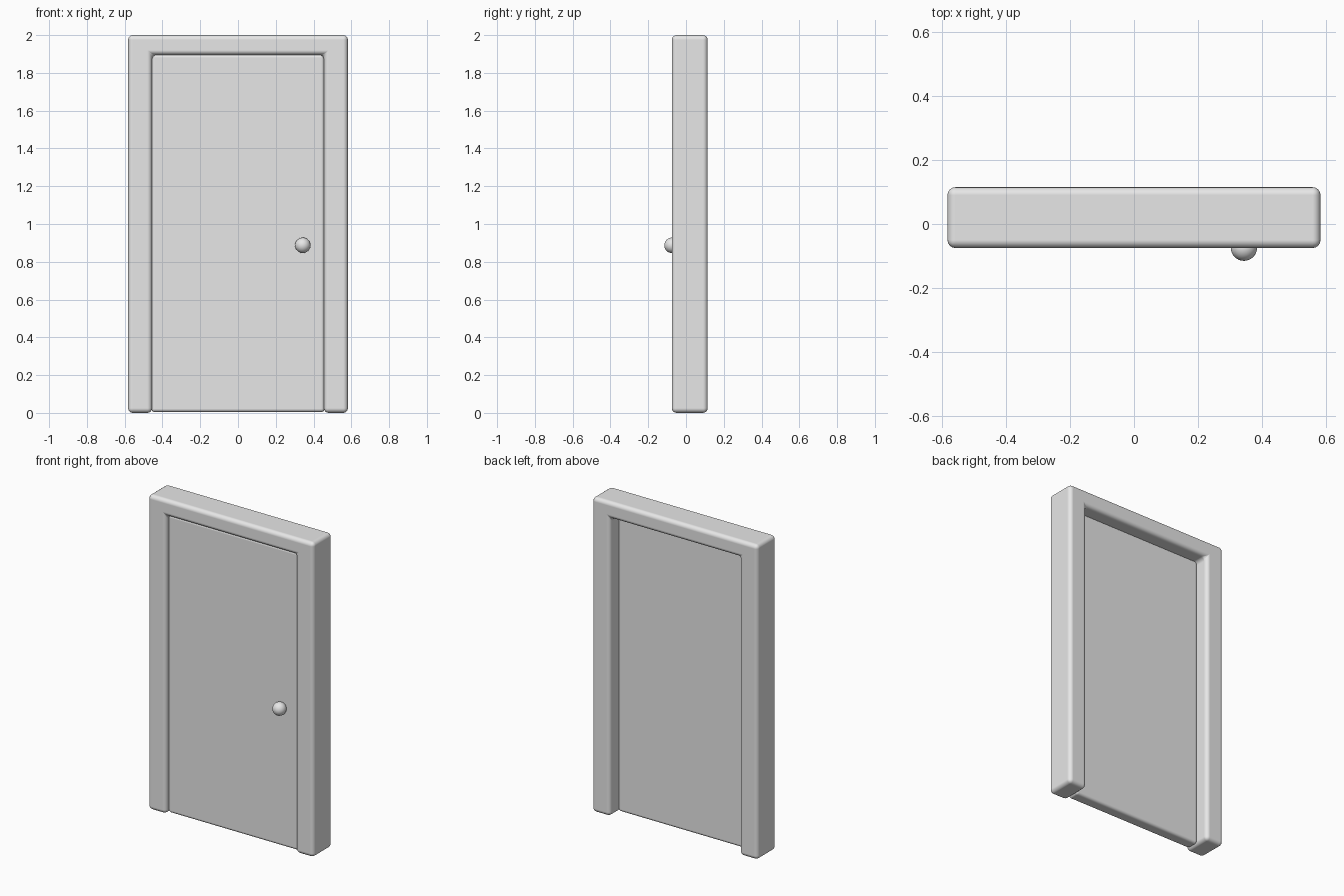
import bpy
import bmesh

if "Cube" in bpy.data.objects:
    bpy.data.objects.remove(bpy.data.objects["Cube"], do_unlink=True)

# Single flat colour
grey = bpy.data.materials.new("light grey")
grey.use_nodes = True
colour = (0.8, 0.8, 0.8, 1)
grey.diffuse_color = colour
grey.node_tree.nodes["Principled BSDF"].inputs["Base Color"].default_value = colour


def extruded_panel(name, outline, y_front, y_back, bevel):
    """Extrude an x-z outline along y and round every edge."""
    bm = bmesh.new()
    face = bm.faces.new([bm.verts.new((x, y_front, z)) for x, z in outline])
    result = bmesh.ops.extrude_face_region(bm, geom=[face])
    moved = [v for v in result["geom"] if isinstance(v, bmesh.types.BMVert)]
    bmesh.ops.translate(bm, verts=moved, vec=(0, y_back - y_front, 0))
    bmesh.ops.recalc_face_normals(bm, faces=bm.faces)
    mesh = bpy.data.meshes.new(name)
    bm.to_mesh(mesh)
    bm.free()
    obj = bpy.data.objects.new(name, mesh)
    bpy.context.collection.objects.link(obj)
    mesh.materials.append(grey)
    mesh.shade_smooth()
    mod = obj.modifiers.new("rounded edges", "BEVEL")
    mod.width = bevel
    mod.segments = 4
    mod.harden_normals = True
    return obj


# Door frame: an upside-down U, open at the floor
outer, inner, top, lintel = 0.582, 0.455, 2.0, 1.895
half = [(inner, lintel), (inner, 0), (outer, 0), (outer, top)]
frame_outline = half + [(-x, z) for x, z in reversed(half)]
extruded_panel("door_frame", frame_outline, -0.075, 0.115, 0.025)

# Door leaf, set close to the front of the frame
w, low, high = 0.458, 0.004, 1.898
extruded_panel("door_leaf", [(-w, low), (w, low), (w, high), (-w, high)],
               -0.05, 0.03, 0.018)

# Round knob, sunk a little into the leaf
bpy.ops.mesh.primitive_uv_sphere_add(segments=32, ring_count=16, radius=0.041,
                                     location=(0.343, -0.074, 0.887))
knob = bpy.context.object
knob.name = "door_knob"
knob.data.materials.append(grey)
knob.data.shade_smooth()
